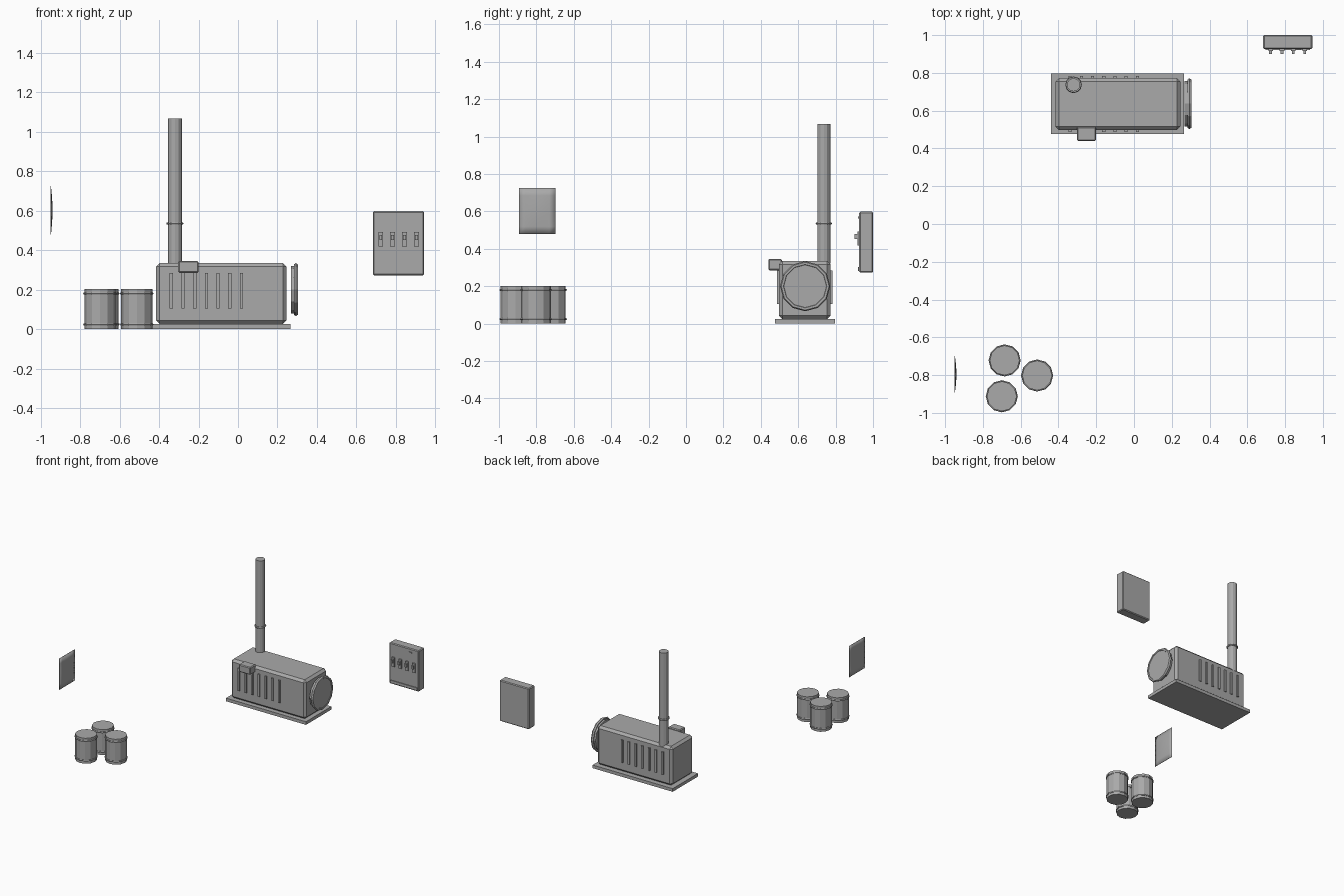
import bpy, bmesh, math
from mathutils import Matrix, Vector

if "Cube" in bpy.data.objects:
    bpy.data.objects.remove(bpy.data.objects["Cube"])

grey = bpy.data.materials.new("grey paint")
grey.diffuse_color = (0.4, 0.4, 0.4, 1)
grey.use_nodes = True
grey.node_tree.nodes["Principled BSDF"].inputs["Base Color"].default_value = grey.diffuse_color


def finish(name, bm, bevel=0.0):
    me = bpy.data.meshes.new(name)
    bm.to_mesh(me)
    bm.free()
    ob = bpy.data.objects.new(name, me)
    bpy.context.collection.objects.link(ob)
    me.materials.append(grey)
    if bevel:
        mod = ob.modifiers.new("Bevel", 'BEVEL')
        mod.width = bevel
        mod.segments = 1
    return ob


def box(name, lo, hi, bevel=0.0):
    lo, hi = Vector(lo), Vector(hi)
    bm = bmesh.new()
    bmesh.ops.create_cube(bm, size=1)
    bmesh.ops.scale(bm, vec=hi - lo, verts=bm.verts)
    bmesh.ops.translate(bm, vec=(lo + hi) / 2, verts=bm.verts)
    return finish(name, bm, bevel)


def lathe(name, profile, loc, sides=12, axis='Z', closed=False):
    """Spin (radius, height) points into flat-sided rings, capped unless closed."""
    bm = bmesh.new()
    rings = [[bm.verts.new((r * math.cos(2 * math.pi * i / sides),
                            r * math.sin(2 * math.pi * i / sides), h))
              for i in range(sides)] for r, h in profile]
    pairs = list(zip(rings, rings[1:]))
    if closed:
        pairs.append((rings[-1], rings[0]))
    else:
        bm.faces.new(rings[0][::-1])
        bm.faces.new(rings[-1])
    for a, b in pairs:
        for i in range(sides):
            j = (i + 1) % sides
            bm.faces.new((a[i], a[j], b[j], b[i]))
    rot = Matrix.Rotation(math.pi / 2, 4, 'Y') if axis == 'X' else Matrix()
    bm.transform(Matrix.Translation(loc) @ rot)
    bmesh.ops.recalc_face_normals(bm, faces=bm.faces)
    return finish(name, bm)


def hoop(name, radius, thick, loc, axis='Z'):
    prof = [(radius + thick * math.cos(a * math.pi / 3),
             thick * math.sin(a * math.pi / 3)) for a in range(6)]
    return lathe(name, prof, loc, 12, axis, True)


# Generator housing on its base plate
box("base_plate", (-0.44, 0.477, 0), (0.265, 0.796, 0.025))
box("engine_housing", (-0.415, 0.497, 0.025), (0.245, 0.773, 0.335), 0.018)
box("control_box", (-0.303, 0.44, 0.285), (-0.2, 0.513, 0.345), 0.006)

# Vent slats on both long sides
for i in range(7):
    x = -0.338 + i * 0.0593
    for side, y in (("front", 0.497), ("back", 0.773)):
        box(f"{side}_vent_{i}", (x - 0.008, y - 0.01, 0.105), (x + 0.008, y + 0.01, 0.285))

# Exhaust stack with its collar
lathe("exhaust_pipe", [(0.035, 0.32), (0.035, 1.066)], (-0.32, 0.737, 0))
hoop("exhaust_collar", 0.037, 0.007, (-0.32, 0.737, 0.535))

# Radiator disc and rim
lathe("radiator_disc", [(0.12, 0), (0.12, 0.032)], (0.268, 0.637, 0.2), 12, 'X')
hoop("radiator_rim", 0.122, 0.012, (0.293, 0.637, 0.2), 'X')

# Fuel drums
for i, (x, y) in enumerate([(-0.685, -0.722), (-0.513, -0.802), (-0.70, -0.912)]):
    lathe(f"drum_{i}", [(0.079, 0), (0.079, 0.202)], (x, y, 0))
    for z in (0.024, 0.18):
        hoop(f"drum_{i}_hoop", 0.079, 0.006, (x, y, z))

# Wall breaker panel
box("breaker_cabinet", (0.684, 0.926, 0.272), (0.944, 1.0, 0.598), 0.006)
box("cabinet_label_strip", (0.695, 0.92, 0.282), (0.933, 0.928, 0.303))
box("cabinet_lamp", (0.86, 0.92, 0.563), (0.885, 0.928, 0.572))
for i in range(4):
    x = 0.723 + i * 0.0605
    box(f"switch_plate_{i}", (x - 0.012, 0.916, 0.418), (x + 0.012, 0.928, 0.492))
    box(f"switch_lever_{i}", (x - 0.007, 0.9, 0.452), (x + 0.007, 0.918, 0.478))

# Notice sheet, gently bowed
bm = bmesh.new()
n = 6
grid = [[bm.verts.new((-0.948 + 0.008 * math.sin(math.pi * i / n) * math.sin(math.pi * j / n),
                       -0.893 + 0.195 * i / n, 0.478 + 0.248 * j / n))
         for j in range(n + 1)] for i in range(n + 1)]
for i in range(n):
    for j in range(n):
        bm.faces.new((grid[i][j], grid[i + 1][j], grid[i + 1][j + 1], grid[i][j + 1]))
sheet = finish("notice_sheet", bm)
solid = sheet.modifiers.new("Thickness", 'SOLIDIFY')
solid.thickness = 0.003
for p in sheet.data.polygons:
    p.use_smooth = True
